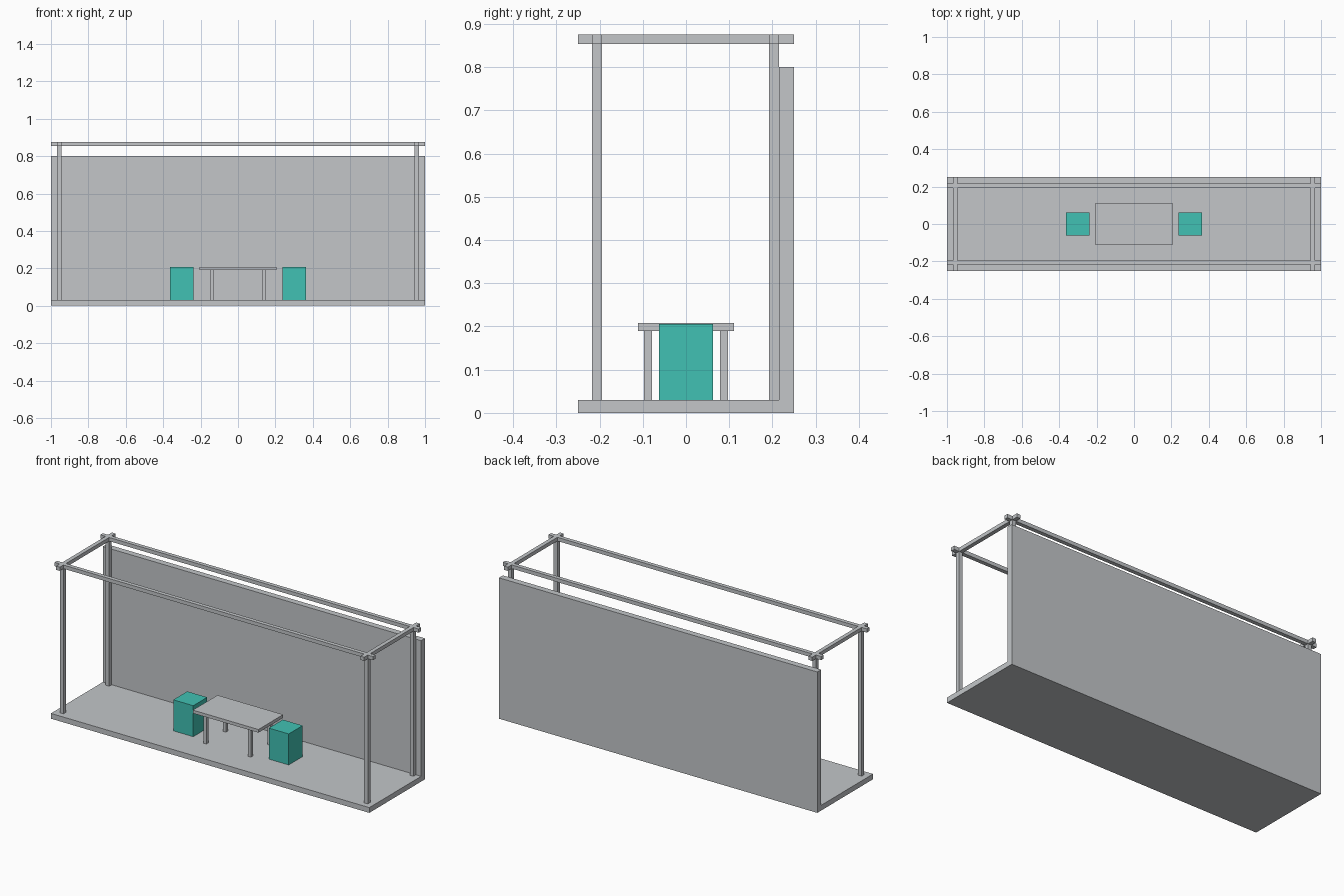
import bpy

if "Cube" in bpy.data.objects:
    bpy.data.objects.remove(bpy.data.objects["Cube"])


def material(name, rgb):
    m = bpy.data.materials.new(name)
    m.diffuse_color = (*rgb, 1.0)
    m.use_nodes = True
    m.node_tree.nodes["Principled BSDF"].inputs["Base Color"].default_value = m.diffuse_color
    return m


GREY = material("light_grey", (0.546, 0.565, 0.584))
TEAL = material("teal", (0.053, 0.533, 0.451))


def box(name, x, y, z, mat=GREY):
    """Box from (min, max) ranges on each axis."""
    bpy.ops.mesh.primitive_cube_add(size=1, location=[sum(r) / 2 for r in (x, y, z)])
    ob = bpy.context.object
    ob.name = ob.data.name = name
    ob.scale = [r[1] - r[0] for r in (x, y, z)]
    bpy.ops.object.transform_apply(location=False, rotation=False, scale=True)
    ob.data.materials.append(mat)
    return ob


def around(c, half):
    return (c - half, c + half)


FLOOR = 0.03
POST_X, POST_Y, HALF = 0.956, 0.205, 0.0115
RAIL_Z = (0.854, 0.875)

# Floor slab and back wall
box("floor", (-1, 1), (-0.25, 0.215), (0, FLOOR))
box("back_wall", (-1, 1), (0.215, 0.25), (0, 0.8))

# Frame: long rails, cross rails and corner posts
for sy, side in ((-1, "front"), (1, "back")):
    y = around(sy * POST_Y - 0.001, HALF)
    box(f"{side}_rail", (-1, 1), y, RAIL_Z)
    for sx, end in ((-1, "left"), (1, "right")):
        box(f"{side}_{end}_post", around(sx * POST_X, HALF), y, (FLOOR, RAIL_Z[0]))
for sx, end in ((-1, "left"), (1, "right")):
    box(f"{end}_cross_rail", around(sx * POST_X, HALF), (-0.25, 0.25), RAIL_Z)

# Table
box("table_top", (-0.206, 0.206), (-0.111, 0.111), (0.19, 0.208))
for sx in (-1, 1):
    for sy in (-1, 1):
        box("table_leg", around(sx * 0.14, 0.009), around(sy * 0.088, 0.009), (FLOOR, 0.19))

# Block stools
for sx, end in ((-1, "left"), (1, "right")):
    box(f"{end}_stool", around(sx * 0.3, 0.0625), (-0.0625, 0.0625), (FLOOR, 0.206), TEAL)
